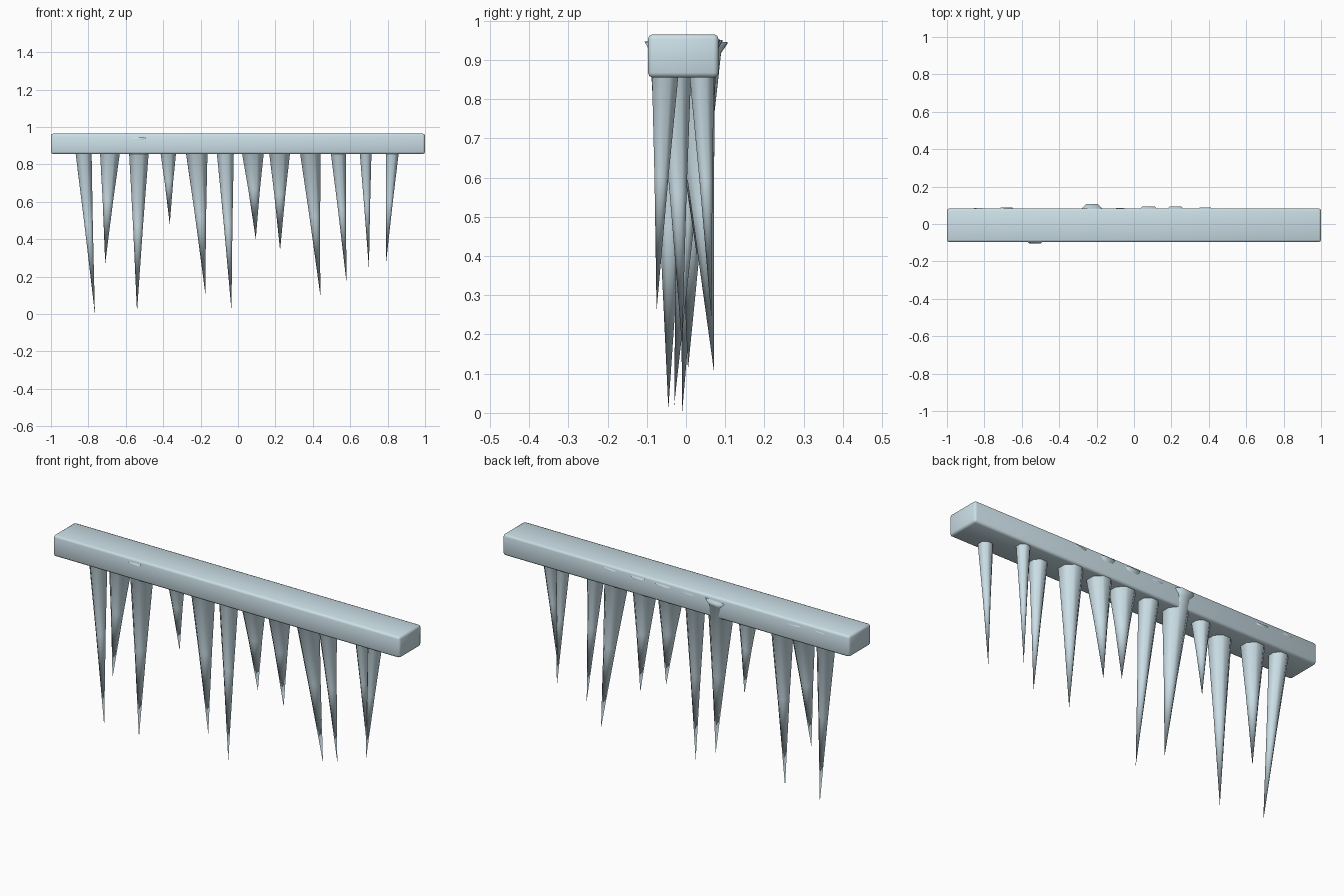
import bpy, bmesh, math
from mathutils import Vector

cube = bpy.data.objects.get("Cube")
if cube:
    bpy.data.objects.remove(cube, do_unlink=True)

# Single frosty colour
ICE = (0.60, 0.74, 0.80, 1.0)
ice = bpy.data.materials.new("pale_ice_blue")
ice.use_nodes = True
ice.diffuse_color = ICE
ice.node_tree.nodes["Principled BSDF"].inputs["Base Color"].default_value = ICE

SIDES = 8
LEDGE_Z = (0.855, 0.965)
LEDGE_Y = (-0.097, 0.083)
RIM_Z = 0.945


def finish(name, bm):
    bmesh.ops.recalc_face_normals(bm, faces=bm.faces)
    mesh = bpy.data.meshes.new(name)
    bm.to_mesh(mesh)
    bm.free()
    mesh.materials.append(ice)
    mesh.shade_smooth()
    obj = bpy.data.objects.new(name, mesh)
    bpy.context.collection.objects.link(obj)
    return obj


def make_ledge():
    # Long ice bar with softened edges
    bm = bmesh.new()
    bmesh.ops.create_cube(bm, size=1)
    size = Vector((2, LEDGE_Y[1] - LEDGE_Y[0], LEDGE_Z[1] - LEDGE_Z[0]))
    centre = Vector((0, sum(LEDGE_Y) / 2, sum(LEDGE_Z) / 2))
    bmesh.ops.scale(bm, vec=size, verts=bm.verts)
    bmesh.ops.translate(bm, vec=centre, verts=bm.verts)
    bmesh.ops.bevel(bm, geom=bm.edges[:], offset=0.012, segments=2,
                    profile=0.5, affect='EDGES')
    finish("ice_ledge", bm)


def make_icicle(index, left, right, root_y, tip):
    # Leaning spike: flared rim buried in the ledge, then a straight taper
    tip = Vector(tip)
    neck = Vector(((left + right) / 2, 0, LEDGE_Z[0]))
    reach = (RIM_Z - tip.z) / (neck.z - tip.z)
    root = tip + (neck - tip) * reach
    root.y = root_y
    radius = (right - left) / 2 * reach
    axis = tip - root
    turn = Vector((0, 0, -1)).rotation_difference(axis)
    flare_end = 0.025 / axis.length

    bm = bmesh.new()
    rings = []
    for t, scale in ((0, 1.25), (flare_end, 1.0), (0.5, 0.48)):
        ring = []
        for i in range(SIDES):
            a = math.tau * (i + 0.5) / SIDES
            spoke = Vector((math.cos(a), math.sin(a), 0)) * radius * scale
            ring.append(bm.verts.new(root + axis * t + turn @ spoke))
        rings.append(ring)
    point = bm.verts.new(tip)
    bm.faces.new(rings[0])
    for i in range(SIDES):
        j = (i + 1) % SIDES
        for a, b in zip(rings, rings[1:]):
            bm.faces.new((a[i], a[j], b[j], b[i]))
        bm.faces.new((rings[-1][i], rings[-1][j], point))
    finish(f"icicle_{index:02d}", bm)


make_ledge()

# Left and right edge under the ledge, root depth, tip
icicles = [
    (-0.87, -0.78, 0.028, (-0.765, -0.01, 0.0)),
    (-0.74, -0.63, 0.015, (-0.71, -0.02, 0.27)),
    (-0.585, -0.475, -0.035, (-0.54, -0.045, 0.01)),
    (-0.415, -0.33, 0.018, (-0.365, 0.04, 0.48)),
    (-0.28, -0.16, 0.028, (-0.175, 0.005, 0.11)),
    (-0.115, -0.02, 0.025, (-0.035, -0.03, 0.02)),
    (0.02, 0.14, 0.01, (0.095, 0.028, 0.40)),
    (0.165, 0.28, 0.015, (0.225, 0.055, 0.34)),
    (0.33, 0.445, 0.013, (0.44, 0.072, 0.10)),
    (0.495, 0.58, -0.03, (0.58, -0.01, 0.17)),
    (0.65, 0.715, 0.037, (0.70, 0.065, 0.24)),
    (0.79, 0.86, -0.05, (0.79, -0.075, 0.26)),
]
for n, spec in enumerate(icicles, 1):
    make_icicle(n, *spec)
